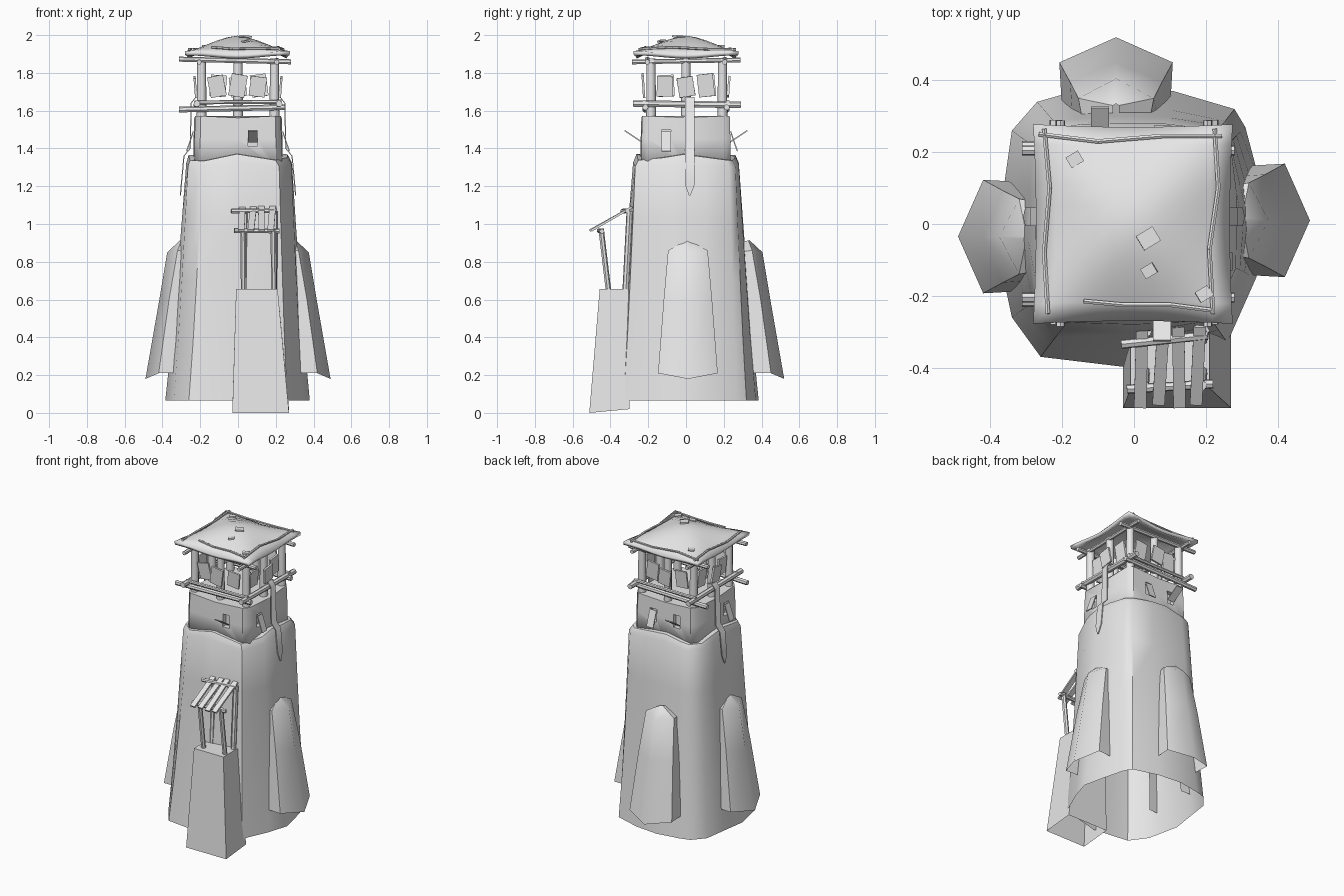
import bpy, bmesh, math, random
from mathutils import Vector, Matrix

random.seed(4)
if "Cube" in bpy.data.objects:
    bpy.data.objects.remove(bpy.data.objects["Cube"], do_unlink=True)

GREY = (0.8, 0.8, 0.8, 1)
mat = bpy.data.materials.new("plain grey")
mat.use_nodes = True
mat.diffuse_color = GREY
mat.node_tree.nodes["Principled BSDF"].inputs["Base Color"].default_value = GREY


def finish(name, bm, smooth=None):
    """Turn a bmesh into a named object, smooth below the given angle."""
    bmesh.ops.recalc_face_normals(bm, faces=bm.faces)
    me = bpy.data.meshes.new(name)
    bm.to_mesh(me)
    bm.free()
    ob = bpy.data.objects.new(name, me)
    bpy.context.collection.objects.link(ob)
    me.materials.append(mat)
    if smooth:
        bpy.ops.object.select_all(action='DESELECT')
        ob.select_set(True)
        bpy.context.view_layer.objects.active = ob
        bpy.ops.object.shade_smooth_by_angle(angle=math.radians(smooth))
    return ob


def loft(name, rings, closed=True, cap=False, smooth=None):
    bm = bmesh.new()
    rows = [[bm.verts.new(p) for p in r] for r in rings]
    n = len(rows[0])
    for a, b in zip(rows, rows[1:]):
        for i in range(n if closed else n - 1):
            j = (i + 1) % n
            bm.faces.new((a[i], a[j], b[j], b[i]))
    if cap:
        bm.faces.new(rows[-1])
    return finish(name, bm, smooth)


def log(name, a, b, r, r2=None, sides=7):
    a, b = Vector(a), Vector(b)
    d = b - a
    bm = bmesh.new()
    m = Matrix.Translation((a + b) / 2) @ d.to_track_quat('Z', 'Y').to_matrix().to_4x4()
    bmesh.ops.create_cone(bm, cap_ends=True, segments=sides, radius1=r,
                          radius2=r2 or r, depth=d.length, matrix=m)
    return finish(name, bm, 50)


def plank(name, a, b, width, thick, side):
    """Flat board from a to b; side is the direction of its width."""
    a, b = Vector(a), Vector(b)
    d = (b - a).normalized()
    s = (Vector(side) - d * d.dot(Vector(side))).normalized()
    n = d.cross(s)
    rings = [[p + s * (u * width / 2) + n * (v * thick / 2)
              for u, v in ((-1, -1), (1, -1), (1, 1), (-1, 1))] for p in (a, b)]
    ob = loft(name, rings, cap=True)
    bm = bmesh.new()
    bm.from_mesh(ob.data)
    bmesh.ops.holes_fill(bm, edges=bm.edges)
    bmesh.ops.recalc_face_normals(bm, faces=bm.faces)
    bm.to_mesh(ob.data)
    bm.free()
    return ob


def turned(side, out, along, z):
    """Point on a side of the tower: 0 front, 1 +x, 2 back, 3 -x."""
    a = side * math.pi / 2
    p = Matrix.Rotation(a, 3, 'Z') @ Vector((along, -out, z))
    return p


# Tapered lower body, irregular at the foot and a rounded square at the top
foot = [(.38, -.02), (.35, .12), (.31, .27), (.28, .32), (.11, .37), (-.05, .385),
        (-.2, .36), (-.27, .34), (-.34, .26), (-.36, .12), (-.385, -.05),
        (-.34, -.26), (-.26, -.37), (-.01, -.40), (.26, -.33), (.34, -.15)]


def square_point(x, y, half, power):
    k = half / (abs(x) ** power + abs(y) ** power) ** (1 / power)
    return x * k, y * k


rings = []
for t in (0, .25, .5, .75, .97):
    ring = []
    for x, y in foot:
        u, v = square_point(x, y, .277, 6)
        f = t ** .85
        ring.append((x + (u - x) * f + .006 * t, y + (v - y) * f, .065 + t * 1.3 - .02 * t * (abs(u * v) / .05)))
    rings.append(ring)
rings.append([(*square_point(x, y, .262, 6), 1.372 - .4 * abs(x * y)) for x, y in foot])
rings.append([(*square_point(x, y, .20, 6), 1.375 - .3 * abs(x * y)) for x, y in foot])
loft("lower_body", rings, smooth=40)

# Upper body with recessed windows
corner = [(-.23, -.2), (-.2, -.235), (0, -.24), (.2, -.235), (.23, -.2), (.235, 0),
          (.23, .2), (.2, .235), (0, .235), (-.2, .235), (-.23, .2), (-.235, 0)]
upper = loft("upper_body", [[(x * s, y * s, z - (.01 if z > 1.5 and x * y == 0 else 0))
                             for x, y in corner]
             for s, z in ((1.01, 1.3), (1, 1.45), (.985, 1.572))], cap=True, smooth=45)
bm = bmesh.new()
bm.from_mesh(upper.data)
bmesh.ops.holes_fill(bm, edges=bm.edges)
bmesh.ops.recalc_face_normals(bm, faces=bm.faces)
bm.to_mesh(upper.data)
bm.free()
windows = [(0, .078, True), (1, -.105, False), (2, .095, True), (2, -.08, False), (3, .1, False)]
for side, along, propped in windows:
    bm = bmesh.new()
    m = Matrix.Translation(turned(side, .235, along, 1.455)) @ Matrix.Rotation(side * math.pi / 2, 4, 'Z')
    bmesh.ops.create_cube(bm, size=1, matrix=m @ Matrix.Diagonal((.05, .06, .085, 1)))
    cutter = finish("window_cutter", bm)
    cutter.hide_render = True
    mod = upper.modifiers.new("window", 'BOOLEAN')
    mod.object, mod.operation, mod.solver = cutter, 'DIFFERENCE', 'EXACT'
    bpy.context.view_layer.objects.active = upper
    bpy.ops.object.modifier_apply(modifier=mod.name)
    bpy.data.objects.remove(cutter, do_unlink=True)
    # Shutter, either propped outward or hanging
    inner, outer = ((.235, 1.435), (.325, 1.495)) if propped else ((.236, 1.49), (.272, 1.385))
    plank("window_shutter", turned(side, inner[0], along, inner[1]),
          turned(side, outer[0], along, outer[1]), .05, .006, turned(side, 0, 1, 0))

# Three buttresses, open at the back and below
for side, dist, shift in ((1, 0, .01), (2, .03, .05), (3, 0, .035)):
    def sec(pts):
        return [turned(side, o + dist, a + shift, z) for a, o, z in pts]
    loft("buttress", [
        sec([(-.15, .28, .21), (-.158, .42, .21), (0, .49, .18), (.158, .42, .21), (.15, .28, .21)]),
        sec([(-.12, .25, .60), (-.128, .365, .60), (0, .42, .58), (.128, .365, .60), (.12, .25, .60)]),
        sec([(-.09, .24, .85), (-.105, .32, .86), (0, .375, .85), (.105, .32, .86), (.09, .24, .85)]),
        sec([(-.01, .24, .90), (-.008, .30, .913), (0, .305, .915), (.008, .30, .913), (.01, .24, .90)]),
    ], closed=False, smooth=45)

# Front pedestal with its open porch
loft("pedestal", [
    [(-.03, -.30, .02), (-.03, -.512, 0), (.27, -.512, 0), (.27, -.30, .02)],
    [(-.01, -.28, .655), (-.01, -.457, .655), (.21, -.457, .655), (.21, -.28, .655)]], cap=True)
for x in (.03, .19):
    log("porch_front_post", (x, -.41, .64), (x - .003, -.45, .975), .015)
    log("porch_back_post", (x, -.32, .64), (x + .003, -.298, 1.07), .017)
log("porch_front_beam", (-.02, -.46, .965), (.22, -.445, .962), .013)
log("porch_back_beam", (-.035, -.335, 1.068), (.205, -.31, 1.07), .013)
for i, x in enumerate((.02, .075, .125, .178)):
    tilt = random.uniform(-.01, .02)
    plank("porch_slat", (x - tilt, -.285, 1.09), (x + tilt, -.51 + .008 * (i % 2), .965),
          .034, .012, (1, 0, 0))

# Lookout: posts, crossing rails, eave beams and boards on each side
for x in (-.193, 0, .193):
    for y in (-.185, 0, .193):
        if x or y:
            log("lookout_post", (x, y, 1.55), (x, y, 1.875), .026, .024, 8)
for s in (-1, 1):
    log("rail_across", (-.312, s * .215, 1.605), (.25, s * .215, 1.618), .016)
    log("rail_across_upper", (-.23, s * .222, 1.643), (.23, s * .222, 1.647), .011)
    log("rail_deep", (s * .218, -.28, 1.637), (s * .218, .29, 1.63), .018)
    log("eave_beam_across", (-.312, s * .205, 1.872), (.28, s * .205, 1.858), .014)
    log("eave_beam_deep", (s * .205, -.285, 1.857), (s * .205, .288, 1.868), .013)
for side in range(4):
    for along, out in ((-.112, .19), (0, .222), (.105, .19)):
        lean = random.uniform(-.012, .012)
        top = random.uniform(1.775, 1.795)
        plank("lookout_board", turned(side, out, along - lean, 1.675),
              turned(side, out + .008, along + lean, top), .085, .012, turned(side, 0, 1, 0))

# Cloth strips hanging over the two side rails
for side, along in ((1, .02), (3, -.02)):
    path = [(.18, 1.66, .02), (.22, 1.672, .024), (.245, 1.64, .024), (.25, 1.40, .026),
            (.283, 1.36, .026), (.297, 1.21, .026), (.302, 1.15, .004)]
    loft("hanging_cloth", [[turned(side, o + e, along + u * w, z)
                            for u, e in ((-1, 0), (1, 0), (1, .006), (-1, .006))]
                           for o, z, w in path], cap=True, smooth=40)


# Swept square roof with raised corners
def roof_z(x, y):
    u, v = x / .275, y / .275
    r = (abs(u) ** 4 + abs(v) ** 4) ** .25
    return 1.997 - .105 * min(r, 1.2) ** 1.5 + .055 * (u * v) ** 2


N = 10
bm = bmesh.new()
bmesh.ops.create_grid(bm, x_segments=N, y_segments=N, size=.27)
for v in bm.verts:
    x, y = v.co.x, v.co.y
    v.co = (x * (1 + .4 * y * y) - .003, y * (1 + .4 * x * x), roof_z(x, y))
roof = finish("roof", bm, 50)
solid = roof.modifiers.new("thickness", 'SOLIDIFY')
solid.thickness, solid.offset = .022, -1

# Crooked poles lying along the roof edges
for pts in ([(-.25, .265), (-.235, .1), (-.25, -.08), (-.24, -.25)],
            [(-.265, .25), (-.1, .23), (.08, .245), (.245, .245)],
            [(.225, .265), (.235, .1), (.21, -.07), (.22, -.25)],
            [(-.14, -.215), (-.03, -.225), (.1, -.225), (.215, -.24)]):
    for a, b in zip(pts, pts[1:]):
        log("roof_pole", (*a, roof_z(*a) + .008), (*b, roof_z(*b) + .008), .007, sides=6)

# Loose patches on the roof
for x, y, size in ((-.165, .18, .034), (.04, -.04, .046), (.042, -.13, .032), (.195, -.195, .034)):
    d = size / 2
    plank("roof_patch", (x - d, y - d * .6, roof_z(x - d, y - d * .6) + .006),
          (x + d, y + d * .6, roof_z(x + d, y + d * .6) + .006), size, .009, (-.6, 1, 0))
